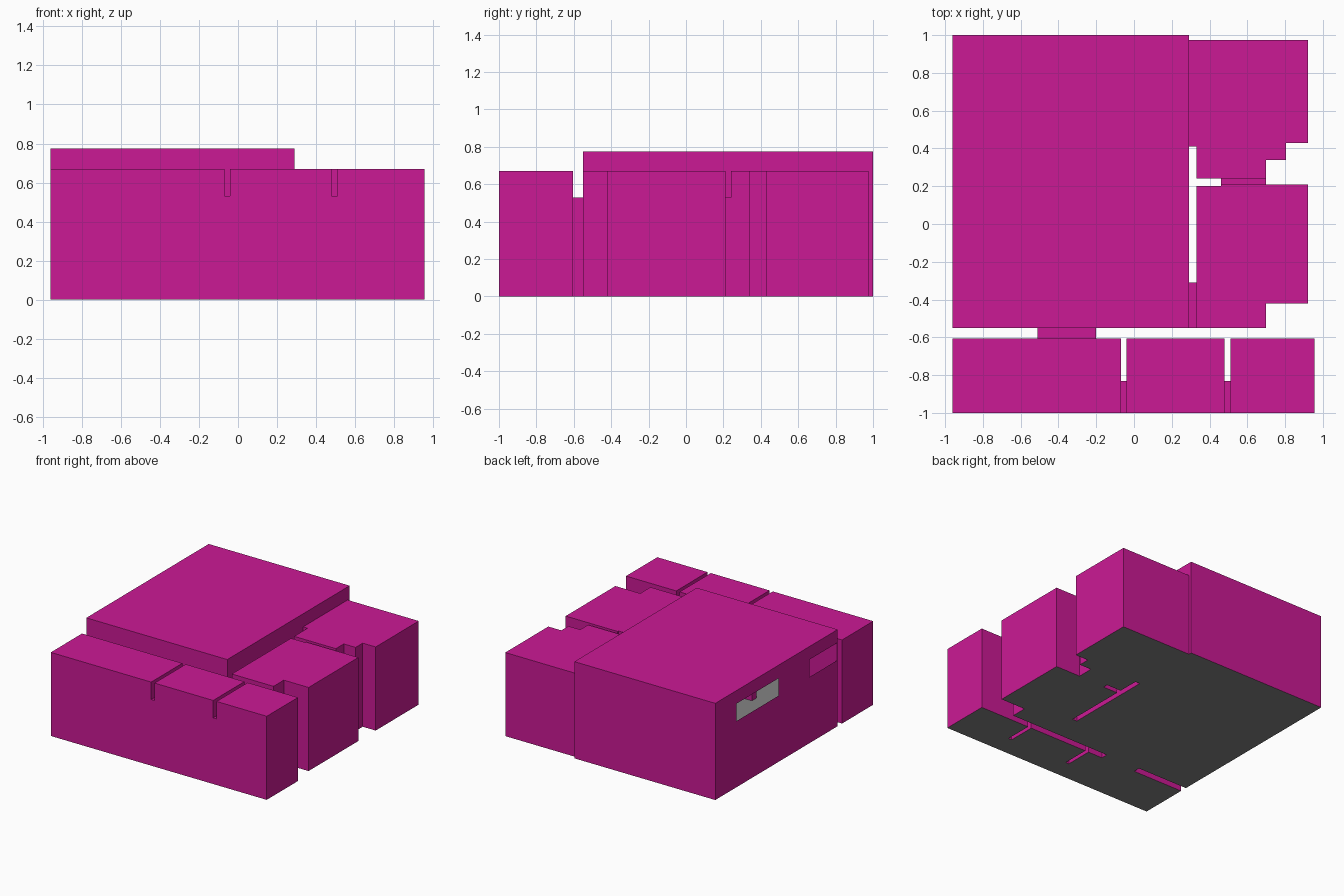
import bpy, bmesh

if "Cube" in bpy.data.objects:
    bpy.data.objects.remove(bpy.data.objects["Cube"])

LOW, HIGH, DOOR = 0.67, 0.775, 0.53

# Room and doorway volumes: x0, y0, x1, y1, ceiling height
VOLUMES = [
    (-0.96, -0.55, 0.29, 1.00, HIGH),    # main hall
    (0.29, 0.41, 0.92, 0.975, LOW),      # back right room, open to the hall
    (0.33, 0.34, 0.805, 0.43, LOW),
    (0.33, 0.24, 0.70, 0.34, LOW),
    (0.29, 0.43, 0.92, 0.975, LOW),
    (0.33, -0.42, 0.92, 0.20, LOW),      # middle right room
    (0.46, 0.20, 0.92, 0.21, LOW),
    (0.33, -0.55, 0.70, -0.42, LOW),
    (-0.96, -1.0, -0.07, -0.605, LOW),   # three front rooms
    (-0.04, -1.0, 0.48, -0.605, LOW),
    (0.51, -1.0, 0.955, -0.605, LOW),
    (0.46, 0.21, 0.70, 0.24, DOOR),      # doorways
    (0.29, -0.55, 0.33, -0.31, DOOR),
    (-0.51, -0.605, -0.20, -0.55, DOOR),
    (-0.07, -1.0, -0.04, -0.83, DOOR),
    (0.48, -1.0, 0.51, -0.83, DOOR),
]
# the wide upper part of the back right room stops at the first step
VOLUMES[1] = (0.29, 0.41, 0.33, 0.975, LOW)

# High windows in the left wall: y range
WINDOWS = [(0.20, 0.73), (-0.54, -0.19)]

xs = sorted({v[i] for v in VOLUMES for i in (0, 2)})
ys = sorted({v[i] for v in VOLUMES for i in (1, 3)} | {y for w in WINDOWS for y in w})


def height(i, j):
    """Ceiling height of one plan cell, 0 outside the building."""
    if not (0 <= i < len(xs) - 1 and 0 <= j < len(ys) - 1):
        return 0.0
    cx, cy = (xs[i] + xs[i + 1]) / 2, (ys[j] + ys[j + 1]) / 2
    return max([v[4] for v in VOLUMES if v[0] < cx < v[2] and v[1] < cy < v[3]], default=0.0)


def quad(bm, pts):
    bm.faces.new([bm.verts.new(p) for p in pts])


def wall(bm, a, b, z0, z1):
    """Vertical panel from a to b, facing right of the a-b direction."""
    quad(bm, [(*a, z0), (*b, z0), (*b, z1), (*a, z1)])


def finish(bm, name, color):
    bmesh.ops.remove_doubles(bm, verts=bm.verts, dist=1e-4)
    bmesh.ops.dissolve_limit(bm, angle_limit=0.02, verts=bm.verts, edges=bm.edges)
    mesh = bpy.data.meshes.new(name)
    bm.to_mesh(mesh)
    bm.free()
    mat = bpy.data.materials.new(name + "_paint")
    mat.diffuse_color = color
    mat.use_nodes = True
    mat.node_tree.nodes["Principled BSDF"].inputs["Base Color"].default_value = mat.diffuse_color
    mesh.materials.append(mat)
    obj = bpy.data.objects.new(name, mesh)
    bpy.context.collection.objects.link(obj)


shell, floor = bmesh.new(), bmesh.new()
for i in range(len(xs) - 1):
    for j in range(len(ys) - 1):
        h = height(i, j)
        if h == 0:
            continue
        x0, x1, y0, y1 = xs[i], xs[i + 1], ys[j], ys[j + 1]
        # ceiling and floor
        quad(shell, [(x0, y0, h), (x1, y0, h), (x1, y1, h), (x0, y1, h)])
        quad(floor, [(x0, y0, 0), (x1, y0, 0), (x1, y1, 0), (x0, y1, 0)])
        # walls wherever the neighbouring cell is lower or empty
        for di, dj, a, b in ((0, -1, (x0, y0), (x1, y0)), (1, 0, (x1, y0), (x1, y1)),
                             (0, 1, (x1, y1), (x0, y1)), (-1, 0, (x0, y1), (x0, y0))):
            n = height(i + di, j + dj)
            if n >= h:
                continue
            in_window = any(w[0] < (y0 + y1) / 2 < w[1] for w in WINDOWS)
            if di == -1 and i == 0 and in_window:
                wall(shell, a, b, 0, DOOR)
                wall(shell, a, b, LOW, h)
            else:
                wall(shell, a, b, n, h)

finish(shell, "building_walls_and_ceilings", (0.6, 0.01, 0.3, 1))
finish(floor, "building_floor", (0.23, 0.23, 0.23, 1))
